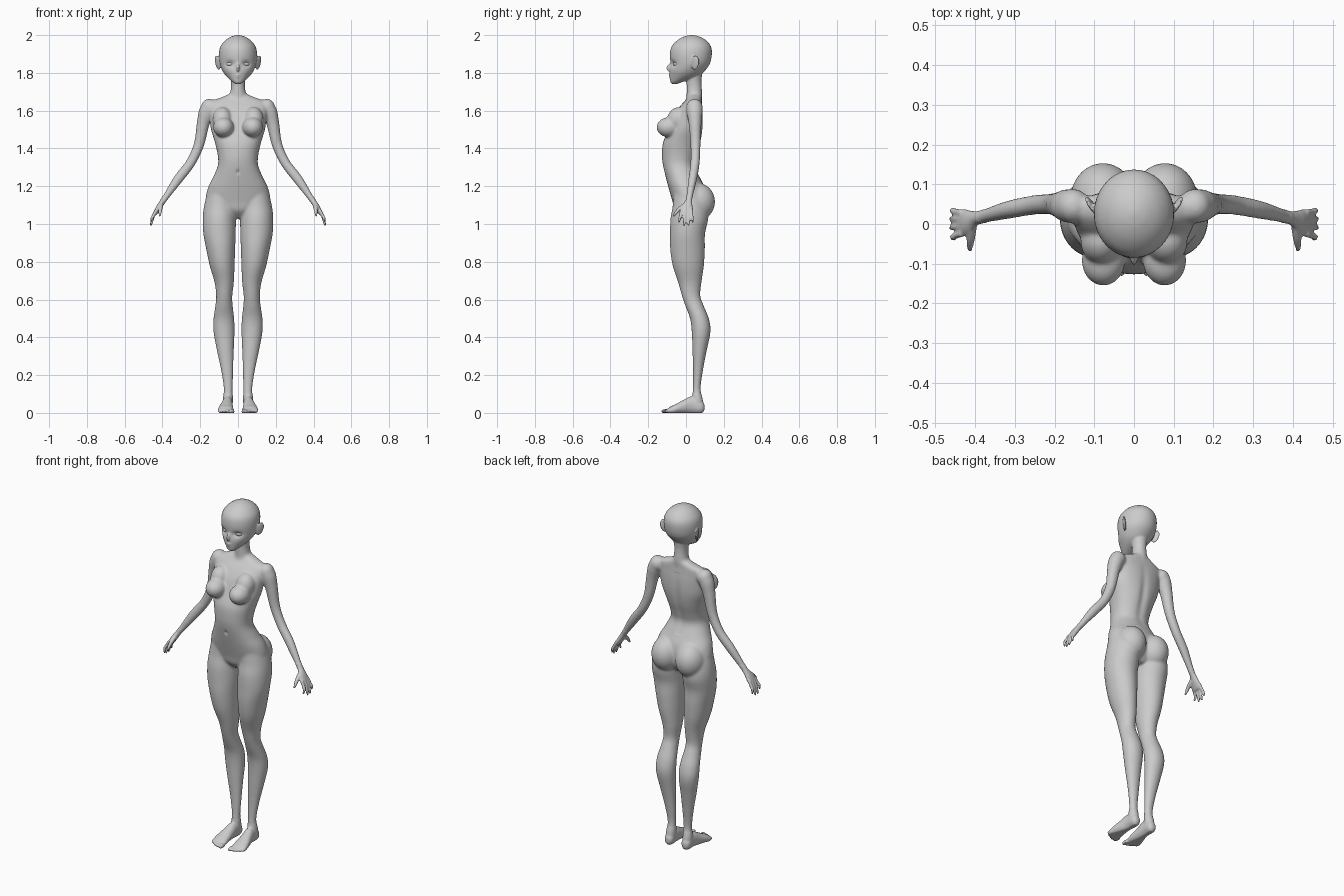
import bpy, bmesh, math
from mathutils import Vector, Matrix

bm = bmesh.new()


def spline(rows, k=5):
    """Smoothly resample a list of number rows (Catmull-Rom)."""
    out = []
    for i in range(len(rows) - 1):
        p = [rows[max(0, min(len(rows) - 1, i + j))] for j in (-1, 0, 1, 2)]
        for s in range(k):
            t = s / k
            out.append([0.5 * (2 * b + (c - a) * t + (2 * a - 5 * b + 4 * c - d) * t * t
                               + (3 * b - a - 3 * c + d) * t ** 3) for a, b, c, d in zip(*p)])
    return out + [list(rows[-1])]


def tube(rows, axis=None, sides=28, power=2.0):
    """Loft of rounded rings; row = x, y, z, radius a (y-ish), radius b (across)."""
    rows = spline(rows)
    pts = [Vector(r[:3]) for r in rows]
    rings = []
    for i, r in enumerate(rows):
        t = Vector(axis) if axis else (pts[min(i + 1, len(pts) - 1)] - pts[max(i - 1, 0)]).normalized()
        ref = Vector((0, 0, 1)) if abs(t.y) > 0.9 else Vector((0, 1, 0))
        u = (ref - t * ref.dot(t)).normalized()
        v = t.cross(u)
        ring = []
        for j in range(sides):
            c, s = math.cos(2 * math.pi * j / sides), math.sin(2 * math.pi * j / sides)
            c = math.copysign(abs(c) ** (2 / power), c)
            s = math.copysign(abs(s) ** (2 / power), s)
            ring.append(bm.verts.new(pts[i] + u * c * max(r[3], .002) + v * s * max(r[4], .002)))
        rings.append(ring)
    faces = [bm.faces.new((a[j], a[(j + 1) % sides], b[(j + 1) % sides], b[j]))
             for a, b in zip(rings, rings[1:]) for j in range(sides)]
    faces += [bm.faces.new(rings[0][::-1]), bm.faces.new(rings[-1])]
    bmesh.ops.recalc_face_normals(bm, faces=faces)


def upright(rows, power=2.0):
    """Loft of level rings; row = z, x, y, x radius, y radius."""
    tube([(x, y, z, ry, rx) for z, x, y, rx, ry in rows], (0, 0, 1), 36, power)


def blob(centre, radii, rot=Matrix()):
    m = Matrix.Translation(centre) @ rot @ Matrix.Diagonal((*radii, 1))
    bmesh.ops.create_uvsphere(bm, u_segments=28, v_segments=18, radius=1, matrix=m)


# leg
upright([(1.19, .085, .01, .072, .075), (1.10, .096, .02, .083, .09), (1.03, .099, .018, .088, .1),
         (.95, .098, .008, .086, .093), (.87, .092, .008, .077, .092), (.78, .084, .012, .066, .083),
         (.69, .073, .02, .051, .062), (.62, .073, .027, .043, .049), (.57, .074, .044, .046, .049),
         (.50, .075, .071, .055, .050), (.43, .074, .08, .056, .05), (.33, .067, .072, .045, .038),
         (.23, .058, .064, .033, .027), (.13, .052, .057, .024, .021), (.07, .054, .06, .027, .029),
         (.02, .055, .063, .026, .033)])
blob((.073, .005, .645), (.03, .032, .04))

# foot and toes
tube([(.055, .098, .03, .014, .012), (.055, .08, .033, .034, .026), (.056, .03, .043, .044, .028),
      (.06, -.01, .034, .036, .033), (.064, -.05, .023, .026, .040), (.065, -.085, .015, .017, .043),
      (.064, -.1, .012, .01, .038)], (0, 1, 0))
for x, tip, r in ((.031, -.131, .0125), (.051, -.128, .0095), (.067, -.121, .009),
                  (.082, -.113, .0085), (.096, -.102, .008)):
    blob((x, tip + .025, .010), (r, .026, r * 1.05))

# arm and palm
tube([(.155, .045, 1.625, .042, .036), (.168, .046, 1.59, .042, .041), (.185, .048, 1.53, .034, .034),
      (.207, .05, 1.42, .027, .028), (.25, .048, 1.325, .025, .026), (.315, .036, 1.24, .023, .026),
      (.383, .018, 1.142, .017, .017), (.400, .014, 1.118, .019, .015), (.418, .006, 1.09, .031, .015),
      (.434, .002, 1.062, .034, .012), (.439, .002, 1.05, .030, .008)])
blob((.153, .045, 1.618), (.043, .044, .045))

# fingers and thumb
for y0, y1, z1, x1 in ((-.024, -.038, 1.005, .452), (-.006, -.010, .990, .462),
                       (.012, .013, .990, .463), (.028, .036, 1.005, .458)):
    tube([(.432, y0, 1.075, .009, .009), (.447, (y0 * 2 + y1) / 3, 1.045, .0085, .0085),
          (.456, (y0 + y1 * 2) / 3, z1 + .025, .0078, .008), (x1, y1, z1, .0045, .005)], sides=14)
tube([(.408, -.006, 1.10, .013, .013), (.411, -.036, 1.078, .011, .011),
      (.413, -.055, 1.058, .0085, .0085), (.413, -.068, 1.04, .005, .005)], sides=14)

# breast, buttock, ear
blob((.077, -.092, 1.512), (.055, .064, .053))
blob((.083, -.045, 1.555), (.052, .055, .065), Matrix.Rotation(-.35, 4, 'X'))
blob((.078, .064, 1.118), (.082, .090, .098))
blob((.108, .048, 1.855), (.007, .024, .040),
     Matrix.Rotation(-.5, 4, 'Z') @ Matrix.Rotation(-.2, 4, 'X') @ Matrix.Rotation(.12, 4, 'Y'))

# mirror everything so far to the other side
copy = bmesh.ops.duplicate(bm, geom=bm.verts[:] + bm.edges[:] + bm.faces[:])['geom']
bmesh.ops.scale(bm, vec=(-1, 1, 1), verts=[g for g in copy if isinstance(g, bmesh.types.BMVert)])
bmesh.ops.reverse_faces(bm, faces=[g for g in copy if isinstance(g, bmesh.types.BMFace)])

# torso
upright([(1.69, 0, .048, .042, .034), (1.672, 0, .046, .085, .038), (1.65, 0, .038, .142, .046),
         (1.62, 0, .026, .155, .060), (1.57, 0, .012, .152, .078), (1.50, 0, -.002, .143, .091),
         (1.43, 0, -.022, .122, .1), (1.36, 0, -.035, .107, .092), (1.31, 0, -.037, .107, .085),
         (1.25, 0, -.018, .131, .09), (1.19, 0, .004, .16, .096), (1.12, 0, .018, .168, .09),
         (1.07, 0, .02, .115, .078), (1.03, 0, .025, .035, .045)], 2.2)

# neck and head
upright([(1.62, 0, .035, .06, .045), (1.67, 0, .044, .05, .042), (1.71, 0, .044, .039, .041),
         (1.76, 0, .042, .038, .040), (1.82, 0, .04, .05, .05)])
upright([(1.740, 0, -.062, .012, .010), (1.752, 0, -.05, .030, .032), (1.78, 0, -.012, .060, .074),
         (1.81, 0, .006, .082, .093), (1.85, 0, .022, .097, .105), (1.90, 0, .026, .101, .111),
         (1.94, 0, .028, .093, .104), (1.972, 0, .03, .068, .077), (1.992, 0, .03, .036, .041),
         (2.0, 0, .03, .008, .009)])

# nose and lips
blob((0, -.086, 1.828), (.009, .017, .022), Matrix.Rotation(-.35, 4, 'X'))
blob((0, -.082, 1.788), (.015, .010, .006))
blob((0, -.080, 1.777), (.012, .010, .006))

# fuse the parts into one skin
mesh = bpy.data.meshes.new("body")
bm.to_mesh(mesh)
bm.free()
body = bpy.data.objects.new("body", mesh)
bpy.context.collection.objects.link(body)
mod = body.modifiers.new("fuse", 'REMESH')
mod.mode = 'VOXEL'
mod.voxel_size = .0045
fused = bpy.data.meshes.new_from_object(body.evaluated_get(bpy.context.evaluated_depsgraph_get()))
body.modifiers.clear()
body.data = fused

# relax the skin, more on the broad areas than on face, hands and feet
bm = bmesh.new()
bm.from_mesh(fused)
broad = [v for v in bm.verts if .10 < v.co.z < 1.74 and not (abs(v.co.x) > .37 and v.co.z < 1.15)]
for i in range(16):
    bmesh.ops.smooth_vert(bm, verts=bm.verts[:] if i < 2 else broad, factor=.5,
                          use_axis_x=True, use_axis_y=True, use_axis_z=True)


def near(v, x, z, sx, sz):
    return math.exp(-((abs(v.x) - x) / sx) ** 2 - ((v.z - z) / sz) ** 2)


# eye sockets, navel, spine groove and flat soles
for vert in bm.verts:
    v = vert.co
    if v.y < -.02 and v.z > 1.75:
        v.y += .013 * near(v, .043, 1.847, .022, .016)
    elif v.y < -.08 and 1.2 < v.z < 1.35:
        v.y += .007 * near(v, 0, 1.275, .008, .012)
    elif v.y > .02 and 1.25 < v.z < 1.62:
        v.y -= .008 * near(v, 0, 1.43, .022, .14)
    v.z = max(v.z, .002) - .002 if v.z < .03 else v.z
for f in bm.faces:
    f.smooth = True
bm.to_mesh(fused)
bm.free()

# eyes
for side, x in (("left", .043), ("right", -.043)):
    bpy.ops.mesh.primitive_uv_sphere_add(segments=24, ring_count=14, location=(x, -.052, 1.847))
    eye = bpy.context.object
    eye.name = side + "_eye"
    eye.scale = (.021, .014, .013)
    eye.rotation_euler = (0, 0, .45 if x > 0 else -.45)
    bpy.ops.object.shade_smooth()
